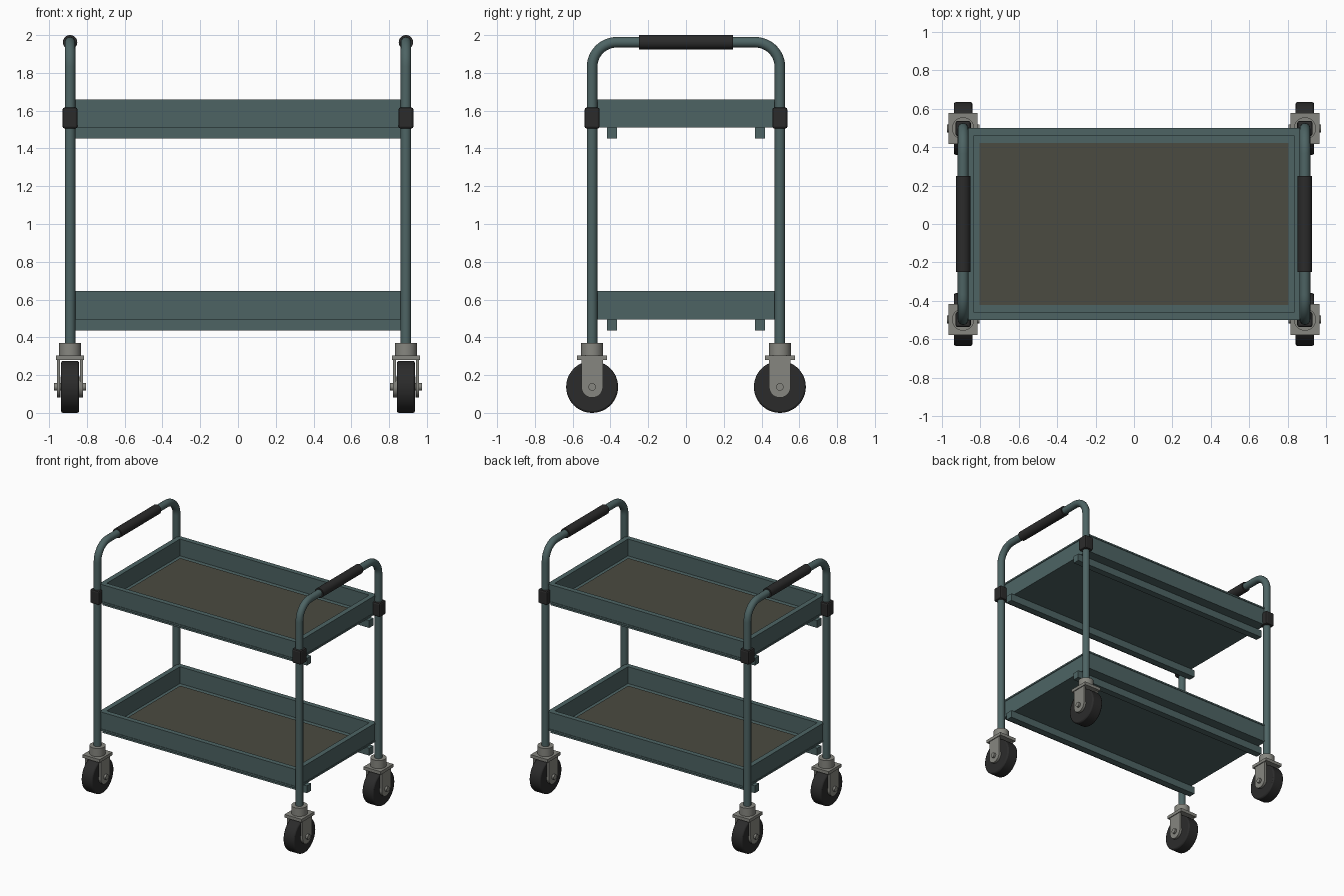
import bpy, math
from mathutils import Vector

if "Cube" in bpy.data.objects:
    bpy.data.objects.remove(bpy.data.objects["Cube"])


def mat(name, rgb):
    m = bpy.data.materials.new(name)
    m.diffuse_color = (*rgb, 1)
    m.use_nodes = True
    m.node_tree.nodes["Principled BSDF"].inputs["Base Color"].default_value = m.diffuse_color
    return m


TEAL = mat("teal paint", (0.075, 0.127, 0.127))
BLACK = mat("black rubber", (0.024, 0.024, 0.024))
GREY = mat("grey metal", (0.24, 0.24, 0.215))
LINER = mat("brown liner", (0.07, 0.07, 0.052))

TX, TY = 0.889, 0.497      # post centres
TUBE = 0.028


def finish(name, m, bevel=0, segments=1):
    o = bpy.context.object
    o.name = name
    o.data.materials.append(m)
    if bevel:
        b = o.modifiers.new("bevel", "BEVEL")
        b.width, b.segments = bevel, segments
        b.limit_method = "ANGLE"
        b.angle_limit = math.radians(50)
    return o


def box(name, lo, hi, m, bevel=0, segments=1):
    lo, hi = Vector(lo), Vector(hi)
    bpy.ops.mesh.primitive_cube_add(size=1, location=(lo + hi) / 2)
    bpy.context.object.scale = hi - lo
    bpy.ops.object.transform_apply(location=False, rotation=False, scale=True)
    return finish(name, m, bevel, segments)


def cyl(name, centre, r, length, axis, m, bevel=0, segments=1, sides=40):
    rot = {"x": (0, math.pi / 2, 0), "y": (math.pi / 2, 0, 0), "z": (0, 0, 0)}[axis]
    bpy.ops.mesh.primitive_cylinder_add(vertices=sides, radius=r, depth=length,
                                        location=centre, rotation=rot)
    bpy.ops.object.shade_smooth_by_angle(angle=math.radians(35))
    return finish(name, m, bevel, segments)


def frame(name, hx, hy, w, z0, z1, m):
    """Rectangular ring of width w, outer half sizes hx, hy."""
    ring = [(sx * a, sy * b) for a, b in ((hx, hy), (hx - w, hy - w))
            for sx, sy in ((-1, -1), (1, -1), (1, 1), (-1, 1))]
    verts = [(x, y, z) for z in (z0, z1) for x, y in ring]
    faces = []
    for i in range(4):
        j = (i + 1) % 4
        faces += [(i, j, j + 8, i + 8), (j + 4, i + 4, i + 12, j + 12),
                  (i + 8, j + 8, j + 12, i + 12), (j, i, i + 4, j + 4)]
    me = bpy.data.meshes.new(name)
    me.from_pydata(verts, [], faces)
    me.materials.append(m)
    o = bpy.data.objects.new(name, me)
    bpy.context.collection.objects.link(o)
    return o


# Bent tube end frames with grips
BEND, TOP = 0.13, 1.962
for sx, side in ((-1, "left"), (1, "right")):
    pts = [(-TY, 0.34)]
    for i in range(13):
        a = math.pi - i * math.pi / 24
        pts.append((-TY + BEND + BEND * math.cos(a), TOP - BEND + BEND * math.sin(a)))
    pts += [(-y, z) for y, z in reversed(pts)]
    cu = bpy.data.curves.new(side + "_end_frame", "CURVE")
    cu.dimensions = "3D"
    cu.bevel_depth, cu.bevel_resolution, cu.use_fill_caps = TUBE, 6, True
    sp = cu.splines.new("POLY")
    sp.points.add(len(pts) - 1)
    for p, (y, z) in zip(sp.points, pts):
        p.co = (sx * TX, y, z, 1)
    sp.use_smooth = True
    cu.materials.append(TEAL)
    bpy.context.collection.objects.link(bpy.data.objects.new(side + "_end_frame", cu))
    cyl(side + "_grip", (sx * TX, 0, TOP), 0.038, 0.5, "y", BLACK)

# Two tray shelves: floor, walls, lip, liner and support rails
for level, z in (("lower", 0.494), ("upper", 1.51)):
    box(level + "_shelf_floor", (-0.872, -0.5, z), (0.872, 0.5, z + 0.014), TEAL)
    frame(level + "_shelf_wall", 0.868, 0.496, 0.032, z + 0.014, z + 0.137, TEAL)
    frame(level + "_shelf_lip", 0.873, 0.5, 0.04, z + 0.137, z + 0.15, TEAL)
    box(level + "_liner", (-0.805, -0.422, z + 0.014), (0.805, 0.422, z + 0.02), LINER)
    for sy, side in ((-1, "front"), (1, "back")):
        box(f"{level}_{side}_rail", (-0.9, sy * 0.392 - 0.027, z - 0.058),
            (0.9, sy * 0.392 + 0.027, z), TEAL)

# Corner clamps and casters
for sx in (-1, 1):
    for sy in (-1, 1):
        tag = ("front" if sy < 0 else "back") + ("_left" if sx < 0 else "_right")
        x, y, az = sx * TX, sy * TY, 0.1375
        box(tag + "_clamp", (x - 0.04, y - 0.04, 1.505), (x + 0.04, y + 0.04, 1.617),
            BLACK, 0.012, 2)
        cyl(tag + "_caster_collar", (x, y, 0.335), 0.058, 0.07, "z", GREY)
        box(tag + "_caster_plate", (x - 0.075, y - 0.08, 0.28),
            (x + 0.075, y + 0.08, 0.305), GREY)
        for s, end in ((-1, "a"), (1, "b")):
            xs = sorted((x + s * 0.053, x + s * 0.069))
            box(f"{tag}_fork_{end}", (xs[0], y - 0.057, az), (xs[1], y + 0.057, 0.28), GREY)
            cyl(f"{tag}_fork_end_{end}", (x + s * 0.061, y, az), 0.057, 0.016, "x", GREY)
        cyl(tag + "_axle", (x, y, az), 0.02, 0.17, "x", GREY, sides=16)
        cyl(tag + "_hub", (x, y, az), 0.055, 0.104, "x", GREY)
        cyl(tag + "_tyre", (x, y, az), 0.1375, 0.096, "x", BLACK, 0.01, 2, sides=48)
